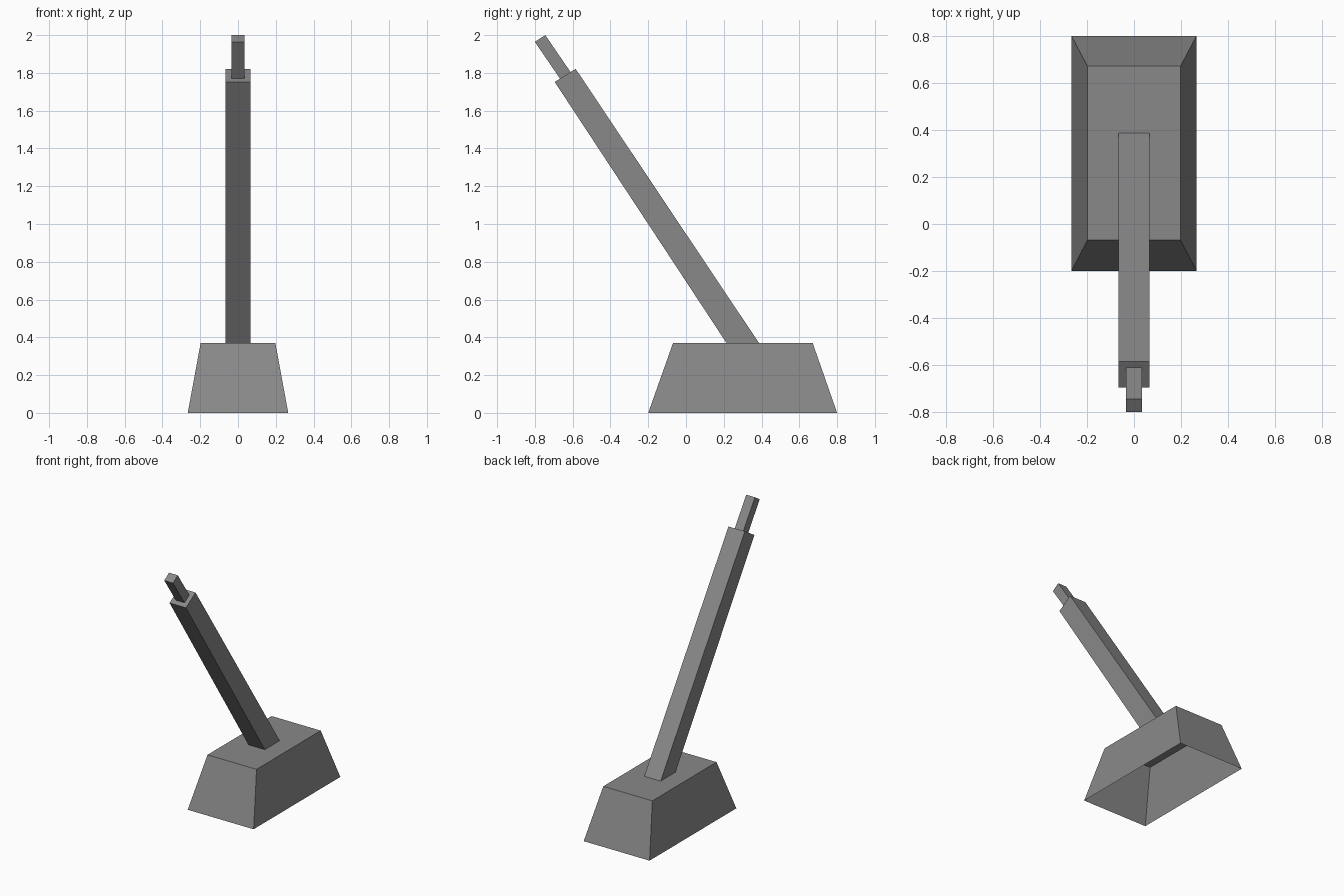
import bpy, bmesh

if "Cube" in bpy.data.objects:
    bpy.data.objects.remove(bpy.data.objects["Cube"])

grey = bpy.data.materials.new("mid grey")
grey.diffuse_color = (0.25, 0.25, 0.25, 1)
grey.use_nodes = True
grey.node_tree.nodes["Principled BSDF"].inputs["Base Color"].default_value = grey.diffuse_color


def rect(hx, front, back):
    """Four corners of a ring: half width in x, and (y, z) of its front and back edges."""
    (y0, z0), (y1, z1) = front, back
    return [(-hx, y0, z0), (hx, y0, z0), (hx, y1, z1), (-hx, y1, z1)]


def loft(name, lower, upper):
    """Four-sided solid between two rings, capped at the upper end and open below."""
    bm = bmesh.new()
    a = [bm.verts.new(p) for p in lower]
    b = [bm.verts.new(p) for p in upper]
    for i in range(4):
        j = (i + 1) % 4
        bm.faces.new((a[i], a[j], b[j], b[i]))
    bm.faces.new(b)
    mesh = bpy.data.meshes.new(name)
    bm.to_mesh(mesh)
    bm.free()
    mesh.materials.append(grey)
    ob = bpy.data.objects.new(name, mesh)
    bpy.context.collection.objects.link(ob)
    return ob


# tapered base, hollow underneath
loft("base",
     rect(0.266, (-0.2, 0), (0.8, 0)),
     rect(0.198, (-0.069, 0.369), (0.671, 0.369)))

# leaning square post, cut level where it meets the base
loft("leaning_post",
     rect(0.066, (0.215, 0.369), (0.387, 0.369)),
     rect(0.066, (-0.695, 1.752), (-0.584, 1.821)))

# thin square rod continuing from the end of the post
loft("end_rod",
     rect(0.035, (-0.666, 1.768), (-0.611, 1.804)),
     rect(0.035, (-0.8, 1.964), (-0.745, 2.0)))
